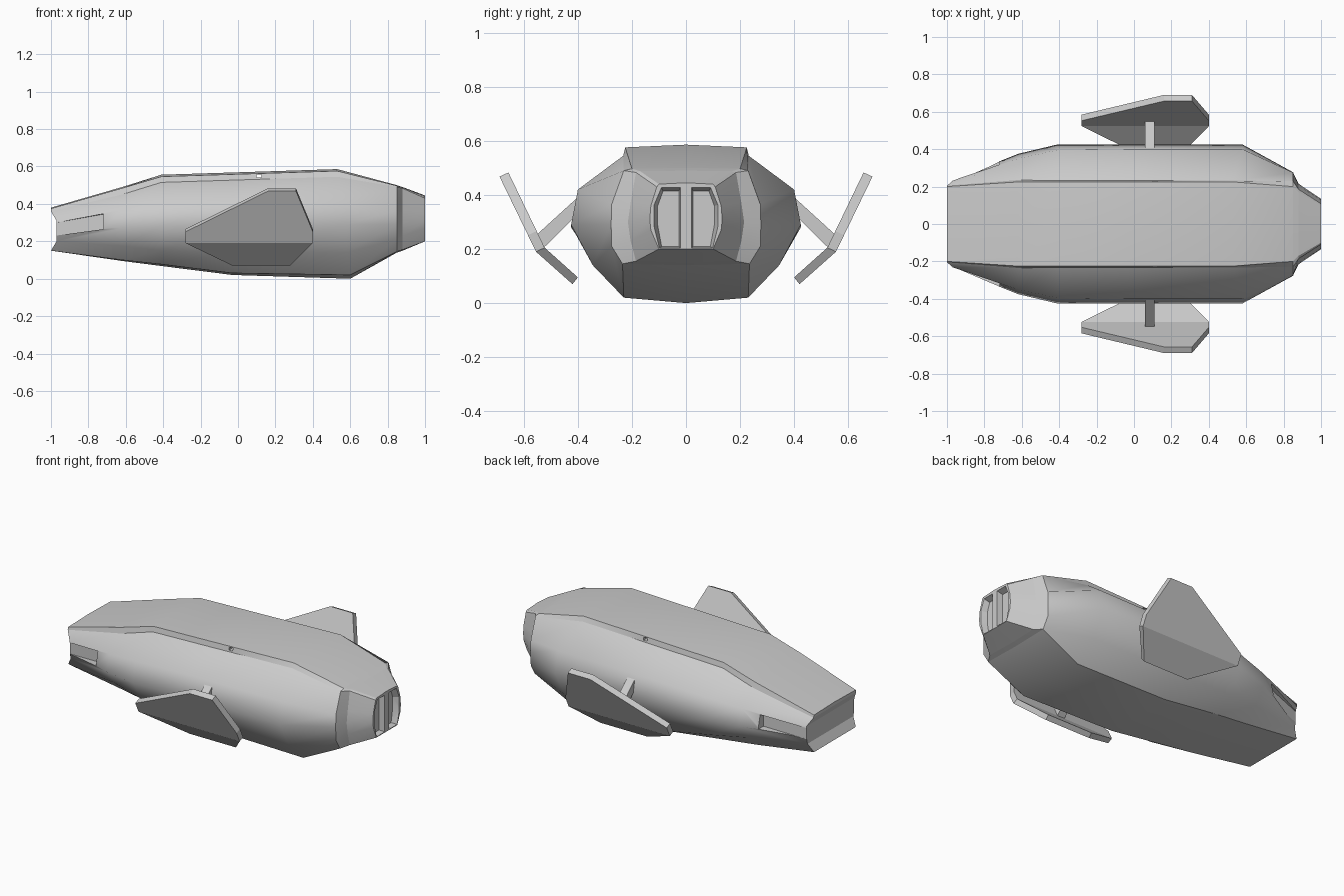
import bpy, math

if "Cube" in bpy.data.objects:
    bpy.data.objects.remove(bpy.data.objects["Cube"])

def mesh_object(name, verts, faces):
    me = bpy.data.meshes.new(name)
    me.from_pydata(verts, [], faces)
    me.validate()
    ob = bpy.data.objects.new(name, me)
    bpy.context.collection.objects.link(ob)
    bpy.ops.object.select_all(action='DESELECT')
    ob.select_set(True)
    bpy.context.view_layer.objects.active = ob
    bpy.ops.object.mode_set(mode='EDIT')
    bpy.ops.mesh.select_all(action='SELECT')
    bpy.ops.mesh.normals_make_consistent(inside=False)
    bpy.ops.object.mode_set(mode='OBJECT')
    return ob

def prism(name, a, b):
    """Closed solid between two matching loops."""
    n = len(a)
    faces = [tuple(range(n)), tuple(range(2 * n - 1, n - 1, -1))]
    faces += [(i, (i + 1) % n, n + (i + 1) % n, n + i) for i in range(n)]
    return mesh_object(name, a + b, faces)

# Hull half sections: x at top, side, bottom; then (y, z) from top centre to bottom centre
sections = [
    ((-1, -.97, -1), [(0, .38), (.2, .375), (.205, .36), (.23, .31), (.235, .26), (.22, .2), (.2, .15), (0, .15)]),
    ((-.62,) * 3, [(0, .49), (.225, .484), (.235, .45), (.35, .37), (.375, .27), (.3, .175), (.215, .1), (0, .095)]),
    ((-.41,) * 3, [(0, .556), (.225, .546), (.232, .515), (.395, .4), (.425, .28), (.34, .15), (.222, .077), (0, .068)]),
    ((-.03,) * 3, [(0, .568), (.225, .558), (.232, .527), (.4, .415), (.425, .285), (.345, .14), (.226, .03), (0, .02)]),
    ((.53, .58, .6), [(0, .586), (.225, .576), (.232, .545), (.4, .42), (.425, .29), (.345, .14), (.23, .02), (0, 0)]),
    ((.85,) * 3, [(0, .5), (.2, .497), (.23, .49), (.275, .365), (.277, .29), (.275, .21), (.235, .145), (0, .14)]),
    ((.88,) * 3, [(0, .49), (.17, .488), (.185, .483), (.205, .37), (.215, .3), (.205, .23), (.185, .155), (0, .15)]),
    ((1,) * 3, [(0, .445), (.1, .44), (.108, .43), (.13, .36), (.134, .31), (.13, .27), (.1, .2), (0, .2)]),
]
verts = []
for (xt, xs, xb), pts in sections:
    full = [(xt if i < 3 else xs if i < 6 else xb, y, z) for i, (y, z) in enumerate(pts)]
    verts += full + [(x, -y, z) for x, y, z in full[6:0:-1]]
N = 14
faces = []
for r in range(len(sections) - 1):
    for i in range(N):
        j = (i + 1) % N
        faces.append((r * N + i, r * N + j, (r + 1) * N + j, (r + 1) * N + i))
for base in (0, (len(sections) - 1) * N):          # end caps in cross strips
    faces.append((base, base + 1, base + 13))
    for i in range(1, 6):
        faces.append((base + i, base + i + 1, base + 13 - i, base + 14 - i))
    faces.append((base + 6, base + 7, base + 8))
hull = mesh_object("hull", verts, faces)

# Keep roof panel, belly and nose seams crisp
for e in hull.data.edges:
    a, b = e.vertices
    same_line = a % N == b % N and a % N in (1, 2, 6, 8, 12, 13)
    same_ring = a // N == b // N and a // N in (0, 5, 6, 7)
    e.use_edge_sharp = same_line or same_ring

# Cutters: nose windows, engine recesses, small roof-edge hole
cutters = []
outer = [(.02, .2), (.02, .425), (.092, .425), (.12, .36), (.12, .28), (.1, .2)]
inner = [(.026, .205), (.026, .41), (.085, .41), (.105, .355), (.105, .285), (.09, .205)]
for s in (1, -1):
    cutters.append(prism("window_cutter",
        [(1.005, s * y, z + .004) for y, z in outer],
        [(.965, s * y, z + .004) for y, z in inner]))
    plan = [(-.72, .285), (-.72, .5), (-1.05, .5), (-1.05, .21)]
    low, high = (.265, .265, .22, .22), (.345, .36, .285, .285)
    cutters.append(prism("recess_cutter",
        [(x, s * y, z) for (x, y), z in zip(plan, low)],
        [(x, s * y, z) for (x, y), z in zip(plan, high)]))
hole = [(.1, .54), (.125, .54), (.125, .557), (.1, .557)]
cutters.append(prism("hole_cutter", [(x, -.4, z) for x, z in hole], [(x, .4, z) for x, z in hole]))

bpy.context.view_layer.objects.active = hull
for c in cutters:
    c.hide_render = True
    m = hull.modifiers.new("cut", 'BOOLEAN')
    m.operation = 'DIFFERENCE'
    m.solver = 'EXACT'
    m.object = c
    bpy.ops.object.modifier_apply(modifier=m.name)
for c in cutters:
    bpy.data.objects.remove(c, do_unlink=True)
bpy.ops.object.select_all(action='DESELECT')
hull.select_set(True)
bpy.ops.object.shade_smooth_by_angle(angle=math.radians(44))

# Bent side fins: outline as (x, t), t > 0 on upper blade, t < 0 on lower blade
outline = [(-.28, 0), (-.28, .22), (.16, 1), (.31, 1), (.4, .22), (.4, 0), (.28, -1), (-.03, -1)]
skins = [[(.42, .07), (.555, .19), (.69, .468)], [(.4, .095), (.523, .205), (.657, .483)]]

def skin_point(skin, x, t, s):
    tip = skin[2] if t > 0 else skin[0]
    y, z = (skin[1][k] + (tip[k] - skin[1][k]) * abs(t) for k in (0, 1))
    return (x, s * y, z)

for s, side in ((1, "left"), (-1, "right")):
    v = [skin_point(sk, x, t, s) for sk in skins for x, t in outline]
    f = []
    for o in (0, 8):
        f += [tuple(o + i for i in range(6)), tuple(o + i for i in (0, 5, 6, 7))]
    f += [(i, (i + 1) % 8, 8 + (i + 1) % 8, 8 + i) for i in range(8)]
    mesh_object(side + "_fin", v, f)
    # Strut from hull to fin
    prof = [(.38, .41), (.55, .255), (.528, .203), (.4, .33)]
    prism(side + "_strut", [(.06, s * y, z) for y, z in prof], [(.11, s * y, z) for y, z in prof])
